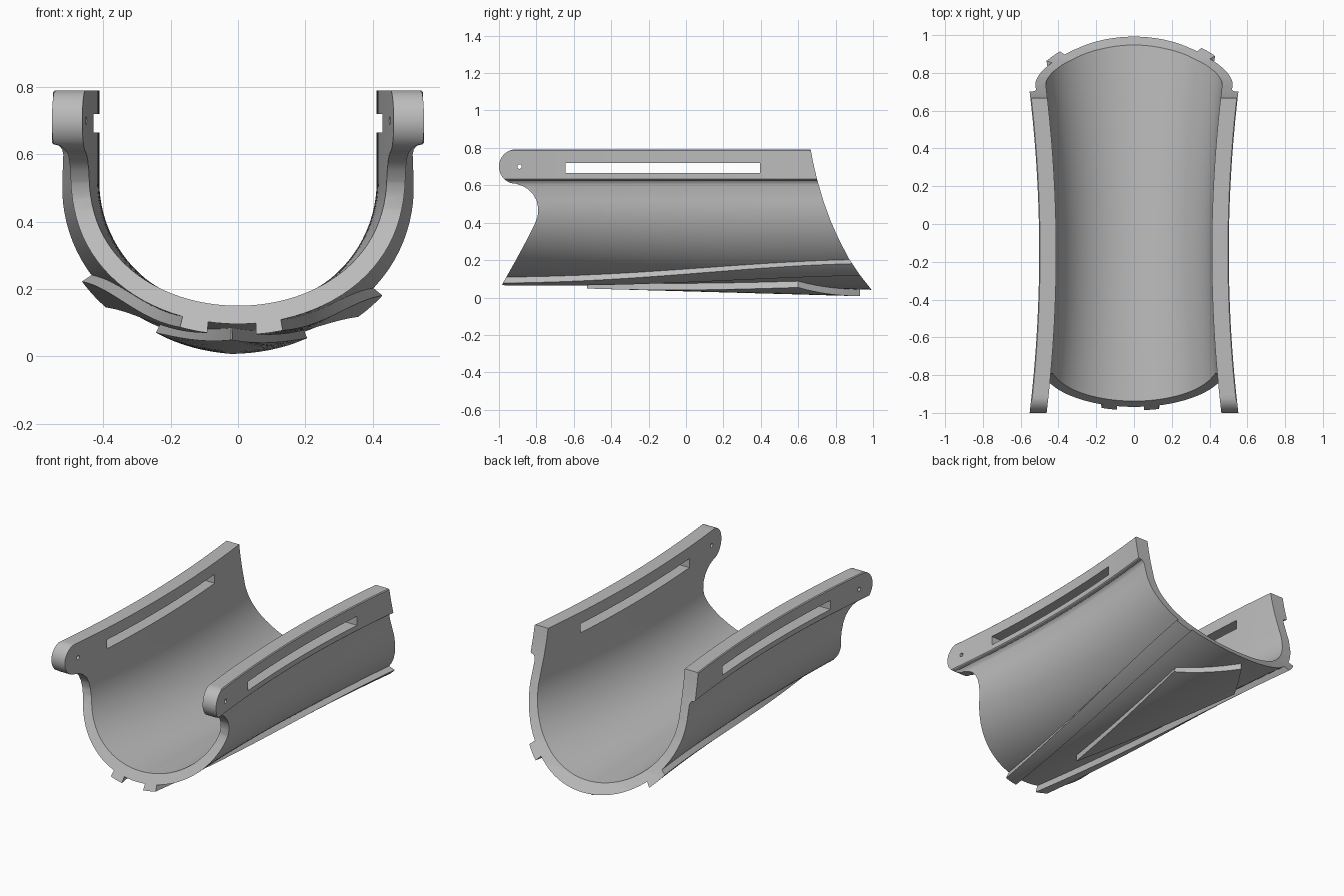
import bpy, bmesh
from math import sin, cos, pi, asin, radians

if "Cube" in bpy.data.objects:
    bpy.data.objects.remove(bpy.data.objects["Cube"])

grey = bpy.data.materials.new("plain_grey")
grey.use_nodes = True
GREY = (0.5, 0.5, 0.5, 1)
grey.diffuse_color = GREY
grey.node_tree.nodes["Principled BSDF"].inputs["Base Color"].default_value = GREY

AXIS_Z = 0.52      # height where the curved floor meets the upright walls
WALL = 0.055
RAIL = 0.09
OFFSET = -0.018    # underside details sit slightly off centre


def half_width(y):
    return 0.412 + 0.07 * (y + 0.15) ** 2


def floor_depth(y):
    return AXIS_Z - (0.124 - 0.028 * y)


def loft(name, sections):
    """Closed solid through rings with equal point counts."""
    bm = bmesh.new()
    rings = [[bm.verts.new(p) for p in ring] for ring in sections]
    n = len(rings[0])
    for a, b in zip(rings, rings[1:]):
        for i in range(n):
            j = (i + 1) % n
            bm.faces.new((a[i], a[j], b[j], b[i]))
    bm.faces.new(rings[0])
    bm.faces.new(rings[-1])
    bmesh.ops.recalc_face_normals(bm, faces=bm.faces)
    mesh = bpy.data.meshes.new(name)
    bm.to_mesh(mesh)
    bm.free()
    mesh.materials.append(grey)
    obj = bpy.data.objects.new(name, mesh)
    bpy.context.collection.objects.link(obj)
    return obj


def prism(name, outline):
    """Side outline (y, z) pushed through the full width."""
    return loft(name, [[(x, y, z) for y, z in outline] for x in (-1, 1)])


def select(obj):
    bpy.ops.object.select_all(action='DESELECT')
    obj.select_set(True)
    bpy.context.view_layer.objects.active = obj


def cut(obj, cutter, operation):
    mod = obj.modifiers.new("cut", 'BOOLEAN')
    mod.operation, mod.solver, mod.object = operation, 'EXACT', cutter
    select(obj)
    bpy.ops.object.modifier_apply(modifier=mod.name)


def spread(a, b, n):
    return [a + (b - a) * i / n for i in range(n + 1)]


# Trough cross-section: inner skin, then outer skin with thicker top rails
def body_section(y):
    w, d = half_width(y), floor_depth(y)
    arc = spread(-pi / 2, pi / 2, 48)
    inner = [(w * sin(t), AXIS_Z - d * cos(t)) for t in arc]
    outer = [((w + WALL) * sin(t), AXIS_Z - (d + WALL) * cos(t)) for t in arc]
    rail = [(w + WALL, 0.6), (w + WALL + 0.004, 0.615), (w + WALL + 0.014, 0.626),
            (w + RAIL - 0.004, 0.63), (w + RAIL, 0.634),
            (w + RAIL, 0.785), (w + RAIL - 0.005, 0.79), (w, 0.79)]
    left = [(-x, z) for x, z in reversed(rail)]
    ring = inner + rail[::-1] + outer[::-1] + left[::-1]
    return [(x, y, z) for x, z in ring]


body = loft("trough_body", [body_section(y) for y in spread(-1.1, 1.1, 44)])


# Raised strips that hug the underside
def strip(name, ys, centre, half, height):
    def section(y):
        a, b = half_width(y) + WALL, floor_depth(y) + WALL
        angles = [asin(x / a) for x in spread(centre(y) - half(y), centre(y) + half(y), 12)]

        def skin(d):
            return [((a + d) * sin(t), y, AXIS_Z - (b + d) * cos(t)) for t in angles]
        return skin(height) + skin(-0.02)[::-1]
    return loft(name, [section(y) for y in ys])


def rib_centre(side):
    return lambda y: OFFSET + side * (0.107 + 0.283 * (y + 0.97) / 1.89)


ribs = [strip(name, spread(-1.1, 1.1, 40), rib_centre(side), lambda y: 0.037, 0.033)
        for name, side in (("left_rib", 1), ("right_rib", -1))]

# Kite-shaped pad under the floor
PAD_FRONT, PAD_WIDE, PAD_BACK = -0.53, 0.6, 0.93


def pad_half(y):
    t = min((y - PAD_FRONT) / (PAD_WIDE - PAD_FRONT), (PAD_BACK - y) / (PAD_BACK - PAD_WIDE))
    return 0.002 + 0.208 * max(t, 0)


pad_rows = spread(PAD_FRONT, PAD_WIDE, 16) + spread(PAD_WIDE, PAD_BACK, 8)[1:]
pad = strip("kite_pad", pad_rows, lambda y: OFFSET, pad_half, 0.036)

# Side outline: round front lug, hollow throat and raked ends
LUG_Y, LUG_Z, LUG_R = -0.91, 0.70, 0.09
lug = [(LUG_Y - LUG_R * sin(t), LUG_Z + LUG_R * cos(t) * 1.02) for t in spread(0, pi, 20)]
throat = [(-0.875, 0.597), (-0.845, 0.58), (-0.817, 0.552), (-0.798, 0.515), (-0.79, 0.475),
          (-0.793, 0.435), (-0.81, 0.39), (-0.85, 0.31), (-0.915, 0.19), (-0.98, 0.075),
          (-1.05, -0.05)]
back = [(1.055, -0.05), (0.993, 0.04), (0.93, 0.12), (0.87, 0.21), (0.82, 0.305),
        (0.775, 0.405), (0.735, 0.515), (0.7, 0.635), (0.68, 0.72), (0.665, 0.8)]
outline = prism("outline_cutter", lug + throat + back + [(LUG_Y, 0.8)])
for part in [body] + ribs:
    cut(part, outline, 'INTERSECT')

# Long slot and pin hole through both rails
slot = prism("slot_cutter", [(-0.645, 0.665), (0.395, 0.665), (0.395, 0.72), (-0.645, 0.72)])
hole = prism("hole_cutter", [(-0.89 + 0.012 * cos(t), 0.7 + 0.012 * sin(t))
                             for t in spread(0, 2 * pi, 16)[:-1]])
for cutter in (slot, hole):
    cut(body, cutter, 'DIFFERENCE')
for cutter in (outline, slot, hole):
    bpy.data.objects.remove(cutter)

for part in [body, pad] + ribs:
    select(part)
    bpy.ops.object.shade_smooth_by_angle(angle=radians(30))
